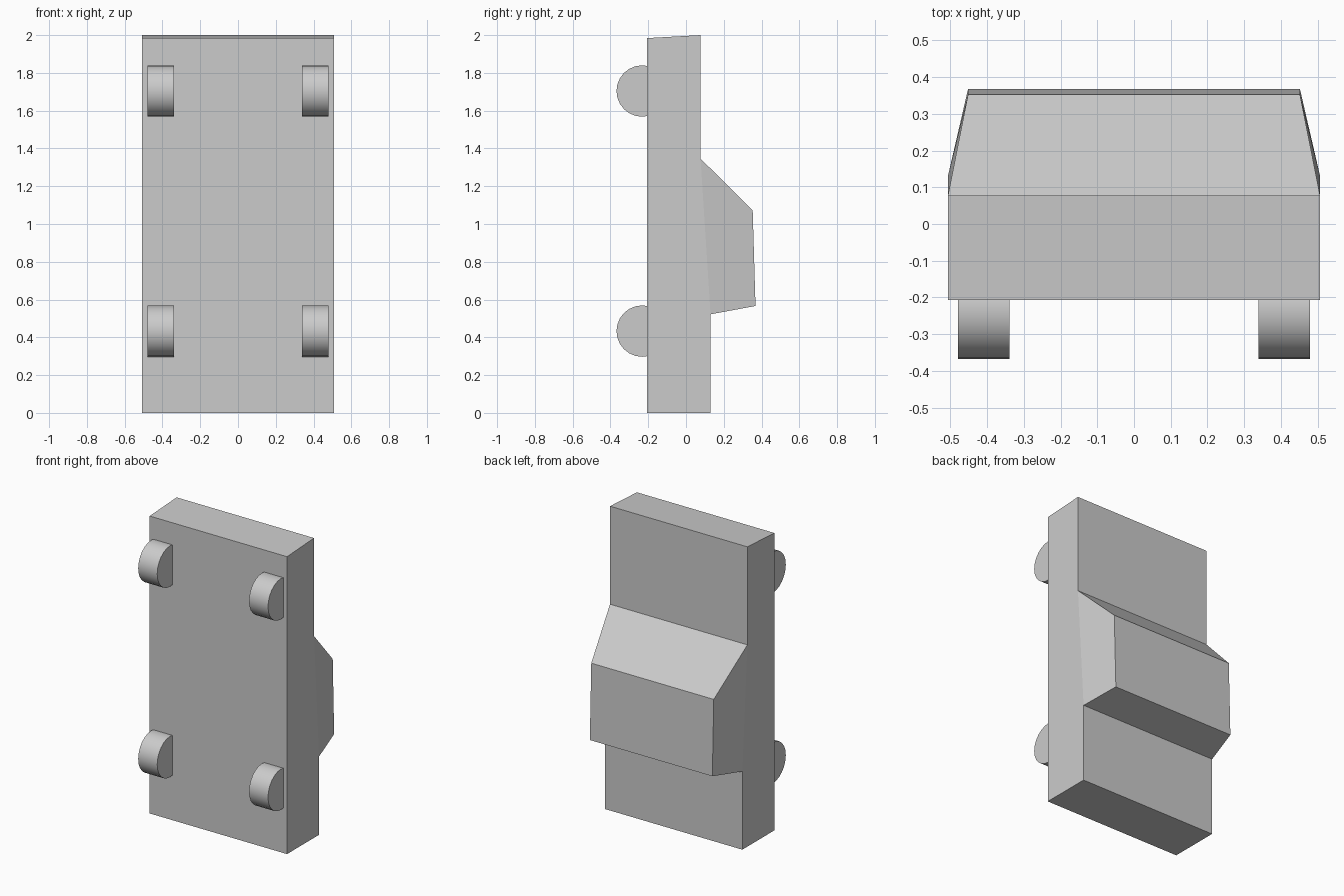
import bpy, bmesh, math

if "Cube" in bpy.data.objects:
    bpy.data.objects.remove(bpy.data.objects["Cube"])

W, ROOF_W = 0.507, 0.452   # half widths of hull and of cabin roof

# Side outline (half width, y, z), going round from the bottom
outline = [
    (W, -0.207, 0.0), (W, 0.13, 0.0), (W, 0.13, 0.522),
    (ROOF_W, 0.368, 0.566), (ROOF_W, 0.353, 1.073),
    (W, 0.077, 1.346), (W, 0.077, 2.0), (W, -0.207, 1.984),
]

# Car body: outline swept across the width, cabin sides leaning inwards
bm = bmesh.new()
sides = []
for s in (-1, 1):
    v = [bm.verts.new((s * w, y, z)) for w, y, z in outline]
    bm.faces.new([v[i] for i in (0, 1, 2, 5, 6, 7)])   # hull side
    bm.faces.new(v[2:6])                               # cabin side
    sides.append(v)
left, right = sides
for i in range(len(outline)):
    j = (i + 1) % len(outline)
    bm.faces.new((left[i], left[j], right[j], right[i]))
bmesh.ops.recalc_face_normals(bm, faces=bm.faces)
mesh = bpy.data.meshes.new("car_body")
bm.to_mesh(mesh)
bm.free()
bpy.context.collection.objects.link(bpy.data.objects.new("car_body", mesh))

# Wheels: cylinders half sunk into the underside
for end, z in (("rear", 0.433), ("front", 1.704)):
    for side, x in (("left", -0.409), ("right", 0.409)):
        bpy.ops.mesh.primitive_cylinder_add(
            vertices=24, radius=0.136, depth=0.14,
            location=(x, -0.232, z), rotation=(0, math.pi / 2, 0))
        bpy.context.object.name = f"{end}_{side}_wheel"
        bpy.ops.object.shade_smooth_by_angle(angle=math.radians(30))
